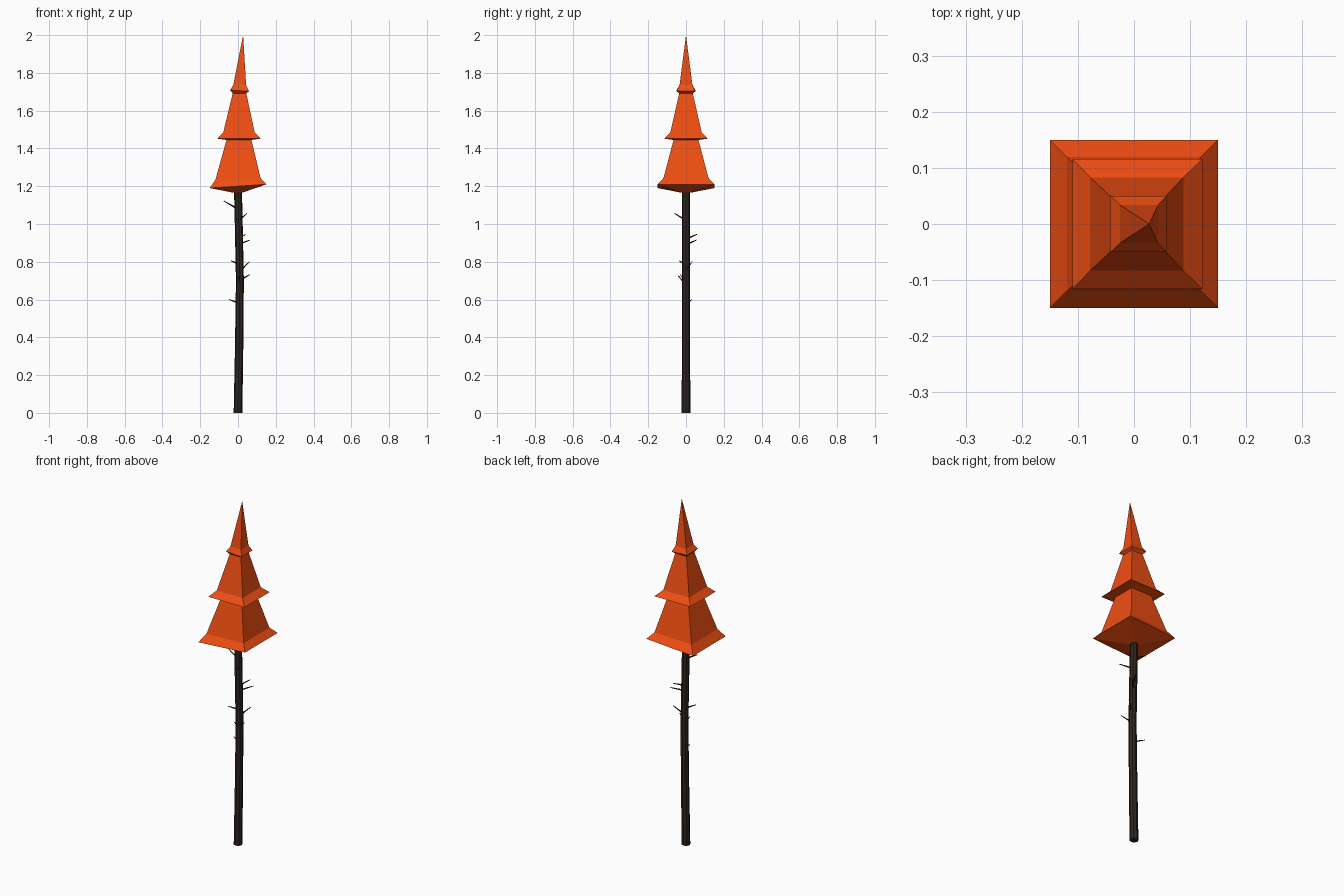
import bpy, bmesh, math
from mathutils import Vector

if "Cube" in bpy.data.objects:
    bpy.data.objects.remove(bpy.data.objects["Cube"])


def material(name, rgb):
    m = bpy.data.materials.new(name)
    m.diffuse_color = (*rgb, 1)
    m.use_nodes = True
    m.node_tree.nodes["Principled BSDF"].inputs["Base Color"].default_value = m.diffuse_color
    return m


def loft(name, rings, mat):
    """Skin a list of equal-length point rings; a one-point ring is a tip."""
    bm = bmesh.new()
    loops = [[bm.verts.new(p) for p in r] for r in rings]
    for a, b in zip(loops, loops[1:]):
        n = len(a)
        for i in range(n):
            j = (i + 1) % n
            if len(b) == 1:
                bm.faces.new((a[i], a[j], b[0]))
            else:
                bm.faces.new((a[i], a[j], b[j], b[i]))
    bm.faces.new(loops[0][::-1])
    if len(loops[-1]) > 1:
        bm.faces.new(loops[-1])
    bmesh.ops.recalc_face_normals(bm, faces=bm.faces)
    me = bpy.data.meshes.new(name)
    bm.to_mesh(me)
    bm.free()
    me.materials.append(mat)
    ob = bpy.data.objects.new(name, me)
    bpy.context.collection.objects.link(ob)
    return ob


def circle(c, r, n):
    return [(c[0] + r * math.cos(2 * math.pi * i / n),
             c[1] + r * math.sin(2 * math.pi * i / n), c[2]) for i in range(n)]


def square(z, cx, h, tilt):
    return [(cx + sx * h, sy * h, z + sx * tilt)
            for sx, sy in ((-1, -1), (1, -1), (1, 1), (-1, 1))]


bark = material("bark", (0.028, 0.018, 0.014))
leaf = material("autumn_leaf", (0.87, 0.076, 0.006))

# Slightly bowed trunk
path = [(0, 0.0, 0.023), (0.35, 0.006, 0.022), (0.7, 0.010, 0.021),
        (0.95, 0.005, 0.021), (1.18, 0.0, 0.021)]
loft("trunk", [circle((x, 0, z), r, 8) for z, x, r in path], bark)

# Three flared square tiers: z, centre x, half width, sideways tilt
tiers = [(1.165, 0, 0.02, 0.0),
         (1.20, 0, 0.15, 0.01), (1.24, 0, 0.119, 0.004), (1.445, 0.005, 0.066, 0),
         (1.452, 0.006, 0.116, 0), (1.485, 0.005, 0.083, 0), (1.692, 0.008, 0.036, 0),
         (1.706, 0.008, 0.050, -0.003), (1.735, 0.009, 0.034, 0)]
loft("foliage", [square(*t) for t in tiers] + [[(0.027, 0, 2.0)]], leaf)

# Bare twigs: start and tip
twigs = [((-0.01, 0, 1.085), (-0.075, 0.005, 1.122)),
         ((0.01, -0.01, 1.025), (0.048, -0.06, 1.056)),
         ((0.01, 0.01, 0.925), (0.04, 0.057, 0.945)),
         ((0.01, 0.01, 0.895), (0.062, 0.055, 0.915)),
         ((0.015, 0.0, 0.755), (0.06, 0.032, 0.80)),
         ((0.0, -0.01, 0.79), (-0.037, -0.037, 0.805)),
         ((0.015, -0.01, 0.705), (0.062, -0.03, 0.732)),
         ((0.01, -0.01, 0.69), (0.005, -0.04, 0.725)),
         ((0.0, 0.01, 0.583), (-0.047, 0.03, 0.60))]
for k, (a, b) in enumerate(twigs):
    a, b = Vector(a), Vector(b)
    q = (b - a).to_track_quat('Z', 'Y')
    base = [a + q @ Vector(p) for p in circle((0, 0, 0), 0.005, 4)]
    end = [b + q @ Vector(p) for p in circle((0, 0, 0), 0.002, 4)]
    loft(f"twig_{k + 1}", [base, end], bark)
